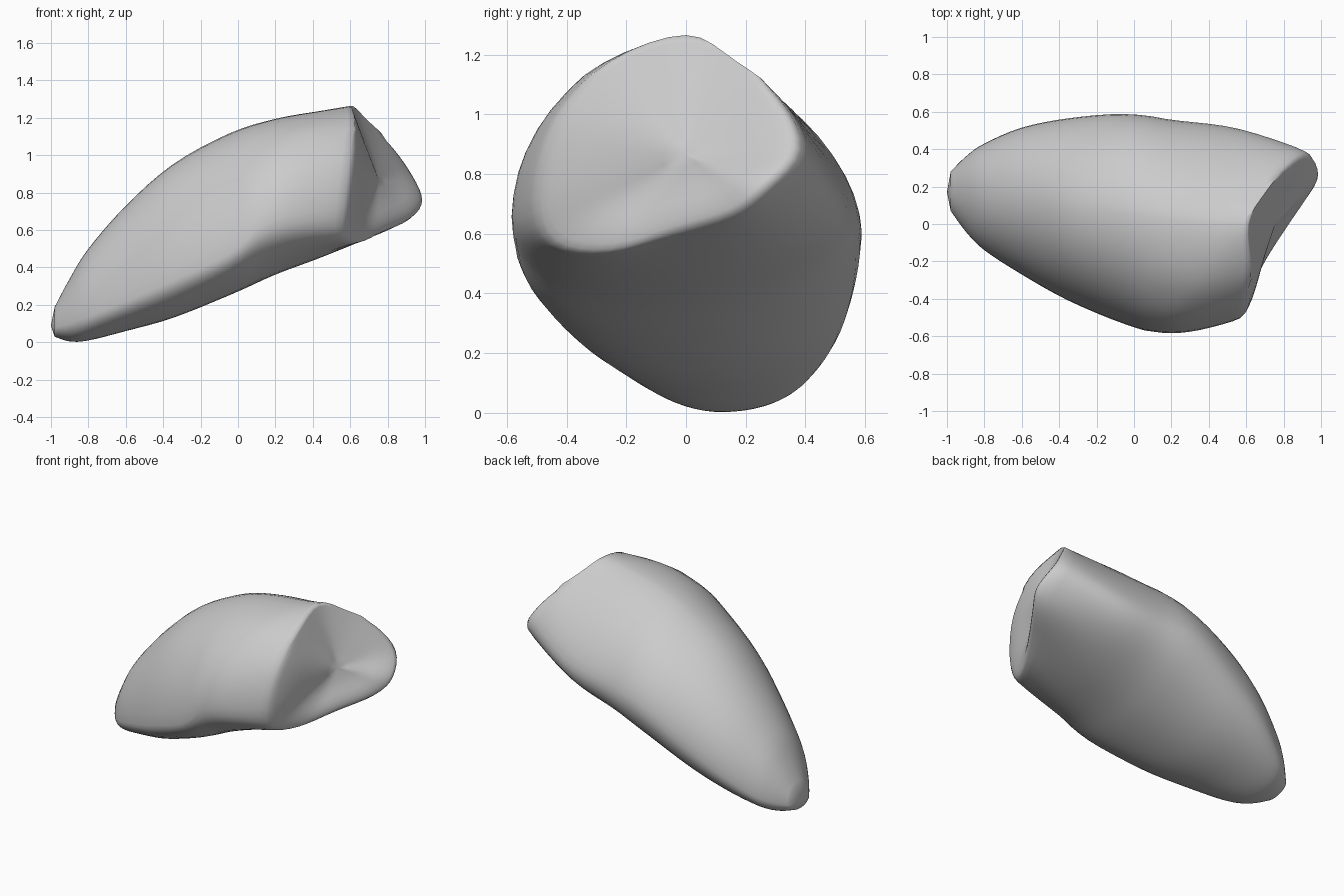
import bpy, bmesh, math
from mathutils import Vector

cube = bpy.data.objects.get("Cube")
if cube:
    bpy.data.objects.remove(cube)

STEPS = 4            # spline steps between control points
SIDES = 12 * STEPS   # points around each section

# Sections: x, slant, then (y, z) of the front, top, back and bottom extremes
SECTIONS = [
    (-0.98, 0, (.07, .08), (.17, .19), (.28, .09), (.16, .03)),
    (-0.90, 0, (-.04, .10), (.17, .34), (.36, .12), (.13, .005)),
    (-0.80, 0, (-.14, .14), (.15, .50), (.43, .17), (.11, .01)),
    (-0.60, 0, (-.27, .22), (.13, .73), (.515, .30), (.09, .06)),
    (-0.35, 0, (-.41, .33), (.09, .95), (.565, .45), (.05, .13)),
    (-0.05, 0, (-.535, .47), (.05, 1.115), (.588, .61), (.02, .25)),
    (0.20, .08, (-.587, .63), (.02, 1.195), (.555, .67), (-.02, .36)),
    (0.46, .2, (-.572, .68), (0, 1.24), (.515, .72), (-.08, .455)),
]
# Slanted rim, from the front over the top to the back and underneath
RIM = [Vector(p) for p in (
    (.575, -.51, .72), (.61, -.44, .99), (.625, -.25, 1.18), (.61, 0, 1.265),
    (.70, .165, 1.18), (.83, .32, 1.055), (.945, .39, .89), (1.0, .28, .755),
    (.94, .17, .66), (.79, -.05, .595), (.66, -.26, .53), (.57, -.455, .56))]
TIP = Vector((-1, .17, .09))
HOLLOW = Vector((.755, 0, .865))
OUTWARD = Vector((.75, -.6, -.1))


def spline(a, b, c, d, t):
    return 0.5 * (2 * b + (c - a) * t + (2 * a - 5 * b + 4 * c - d) * t ** 2
                  + (3 * b - a - 3 * c + d) * t ** 3)


def section(x, slant, *extremes):
    """Four curved quarters: flatter at the upper back, fuller at the lower front."""
    powers = (1, 1.2 + .3 * x, 1, 1 - .4 * max(x, 0))
    ring = []
    for i in range(SIDES):
        q, step = divmod(i, SIDES // 4)
        a = step / (SIDES // 4) * math.pi / 2
        c, s = math.cos(a) ** powers[q], math.sin(a) ** powers[q]
        p, n = extremes[q], extremes[(q + 1) % 4]
        if q % 2 == 0:
            y, z = n[0] + (p[0] - n[0]) * c, p[1] + (n[1] - p[1]) * s
        else:
            y, z = p[0] + (n[0] - p[0]) * s, n[1] + (p[1] - n[1]) * c
        ring.append(Vector((x + slant * y, y, z)))
    return ring


def smooth_loop(points):
    n = len(points)
    return [spline(*(points[(i + k) % n] for k in (-1, 0, 1, 2)), j / STEPS)
            for i in range(n) for j in range(STEPS)]


# Body rings, splined lengthwise from the tip to the rim
rim = smooth_loop(RIM)
keys = [section(*s) for s in SECTIONS] + [rim]
rings = []
for i in range(len(keys) - 1):
    quad = [keys[max(i - 1, 0)], keys[i], keys[i + 1], keys[min(i + 2, len(keys) - 1)]]
    for j in range(STEPS):
        rings.append([spline(*pts, j / STEPS) for pts in zip(*quad)])
rings.append(rim)

# Hollow end face, rolling gently over its lower lip
for t in (.05, .1, .18, .28, .4, .55, .7, .85):
    ring = []
    for p in rim:
        low = max(0, min(1, (1.15 - p.z) / .4))
        roll = .018 * low * math.sin(math.pi * min(1, t * 1.8))
        ring.append(p.lerp(HOLLOW, t) + OUTWARD * roll)
    rings.append(ring)

bm = bmesh.new()
loops = [[bm.verts.new(p) for p in ring] for ring in rings]
for a, b in zip(loops, loops[1:]):
    for i in range(SIDES):
        k = (i + 1) % SIDES
        bm.faces.new((a[i], a[k], b[k], b[i]))
for loop, centre in ((loops[0], TIP), (loops[-1], HOLLOW)):
    c = bm.verts.new(centre)
    for i in range(SIDES):
        bm.faces.new((loop[i], loop[(i + 1) % SIDES], c))
bmesh.ops.recalc_face_normals(bm, faces=bm.faces)

# Relax the surface so the lip and the sections blend, keeping the top edge crisp
for _ in range(3):
    soft = [v for v in bm.verts if v.co.x > .1 and v.co.z < 1.1]
    bmesh.ops.smooth_vert(bm, verts=soft, factor=.5,
                          use_axis_x=True, use_axis_y=True, use_axis_z=True)

mesh = bpy.data.meshes.new("tapered_body")
bm.to_mesh(mesh)
bm.free()
body = bpy.data.objects.new("tapered_body", mesh)
bpy.context.collection.objects.link(body)

# Plain grey
grey = bpy.data.materials.new("light_grey")
grey.use_nodes = True
colour = (.6, .6, .6, 1)
grey.diffuse_color = colour
next(n for n in grey.node_tree.nodes if n.type == 'BSDF_PRINCIPLED').inputs["Base Color"].default_value = colour
mesh.materials.append(grey)

bpy.ops.object.select_all(action='DESELECT')
body.select_set(True)
bpy.context.view_layer.objects.active = body
bpy.ops.object.shade_smooth_by_angle(angle=math.radians(85))
